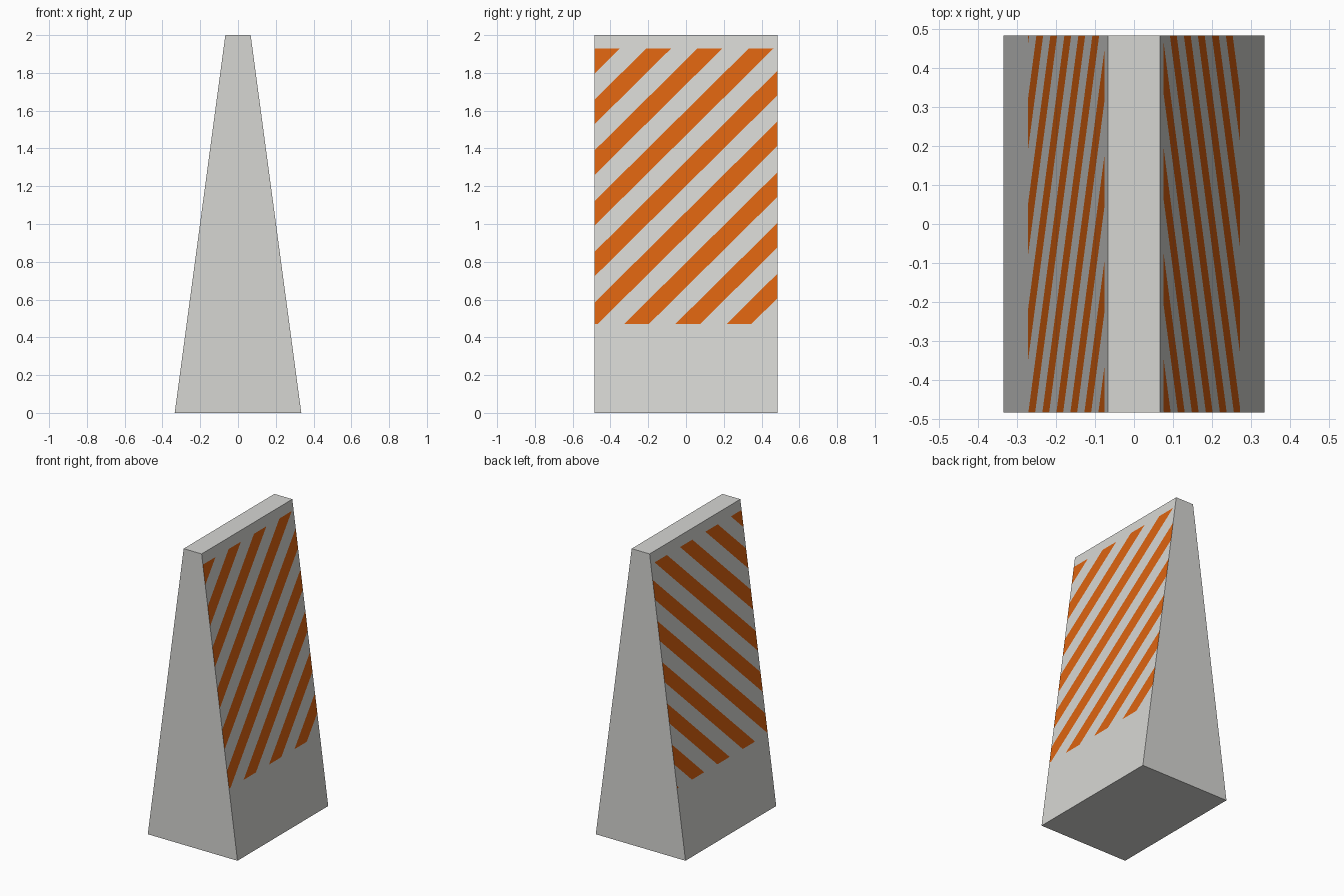
import bpy, bmesh
from mathutils import Vector

if "Cube" in bpy.data.objects:
    bpy.data.objects.remove(bpy.data.objects["Cube"])

# overall sizes
HB, HT, HY, H = 0.335, 0.067, 0.484, 2.0
Z_LO, Z_HI = 0.47, 1.93                      # striped band
SLOPE, PERIOD, WIDTH = 0.99, 0.2685, 0.13    # diagonal stripes
TOP_EDGE = {1: 0.795, -1: 0.815}             # upper stripe edge at y = 0, per side


def material(name, rgb):
    m = bpy.data.materials.new(name)
    m.diffuse_color = (*rgb, 1.0)
    m.use_nodes = True
    m.node_tree.nodes["Principled BSDF"].inputs["Base Color"].default_value = m.diffuse_color
    return m


# tapered barrier body: extruded trapezoid profile
bm = bmesh.new()
profile = [(-HB, 0), (HB, 0), (HT, H), (-HT, H)]
face = bm.faces.new([bm.verts.new((x, -HY, z)) for x, z in profile])
ext = bmesh.ops.extrude_face_region(bm, geom=[face])
bmesh.ops.translate(bm, vec=(0, 2 * HY, 0),
                    verts=[g for g in ext["geom"] if isinstance(g, bmesh.types.BMVert)])
bmesh.ops.recalc_face_normals(bm, faces=bm.faces[:])


def side_faces(side):
    bm.normal_update()
    return [f for f in bm.faces if f.normal.x * side > 0.7]


def cut(side, co, no):
    faces = side_faces(side)
    geom = set(faces)
    for f in faces:
        geom.update(f.edges)
        geom.update(f.verts)
    bmesh.ops.bisect_plane(bm, geom=list(geom), dist=1e-5, plane_co=co, plane_no=no)


# cut the stripe outlines into both sloped sides, then colour by rule
for side, top in TOP_EDGE.items():
    for z in (Z_LO, Z_HI):
        cut(side, Vector((0, 0, z)), Vector((0, 0, 1)))
    for k in range(-3, 8):
        for c in (top + k * PERIOD, top + k * PERIOD - WIDTH):
            cut(side, Vector((0, 0, c)), Vector((0, -SLOPE, 1)).normalized())
    for f in side_faces(side):
        p = f.calc_center_median()
        below = (top - (p.z - SLOPE * p.y)) % PERIOD
        if Z_LO < p.z < Z_HI and below < WIDTH:
            f.material_index = 1

mesh = bpy.data.meshes.new("barrier_body")
bm.to_mesh(mesh)
bm.free()
mesh.materials.append(material("light grey", (0.67, 0.67, 0.65)))
mesh.materials.append(material("orange", (0.72, 0.125, 0.005)))
bpy.context.collection.objects.link(bpy.data.objects.new("barrier_body", mesh))
